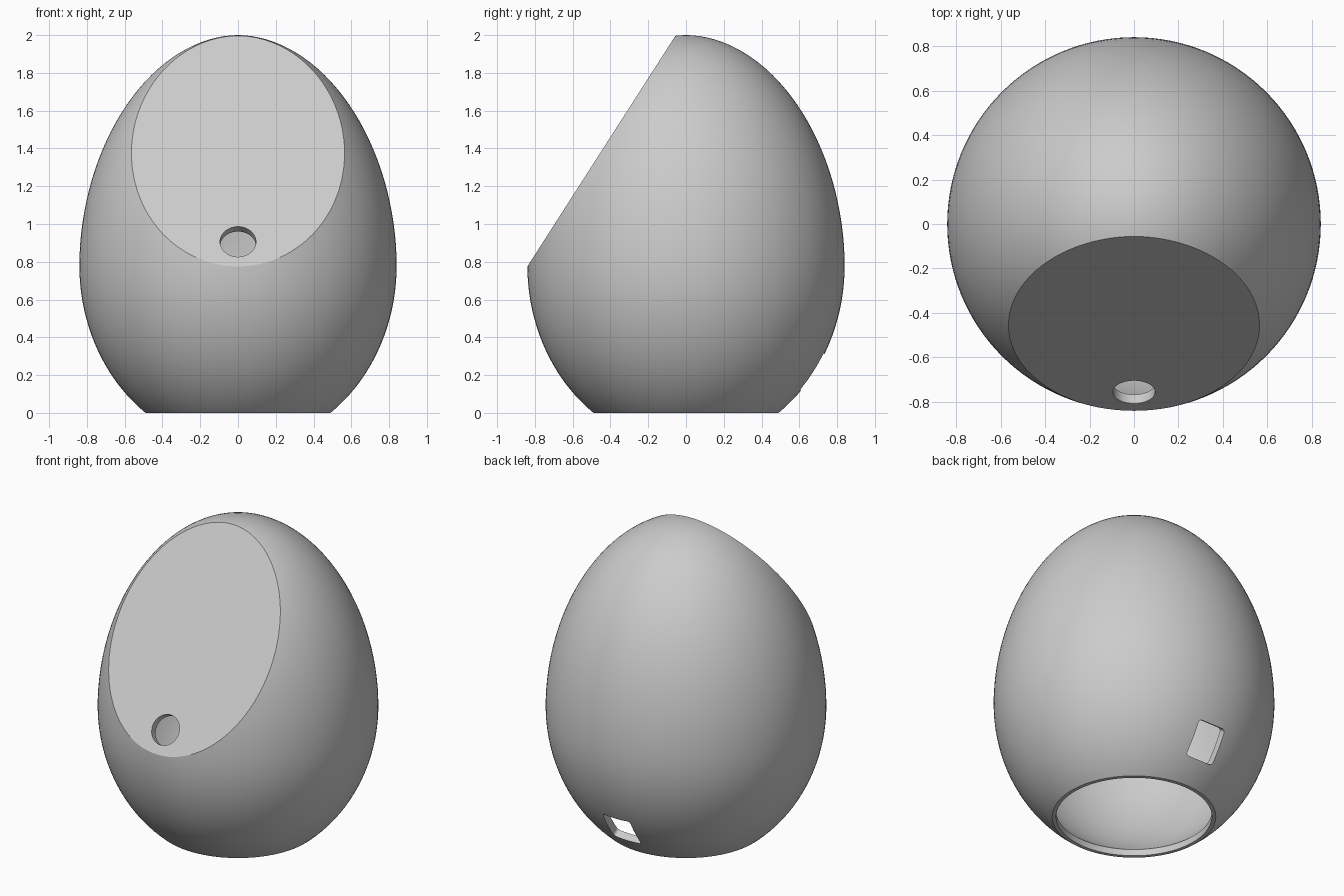
import bpy, bmesh
from math import sin, cos, pi, atan2
from mathutils import Vector, Matrix

cube = bpy.data.objects.get("Cube")
if cube:
    bpy.data.objects.remove(cube)

RADIUS, MIDDLE, UP, DOWN = 0.84, 0.78, 1.22, 0.96   # egg half-axes
WALL = 0.048
SLOPE_LOW, SLOPE_HIGH = Vector((0, -0.84, 0.775)), Vector((0, -0.055, 1.998))
along = (SLOPE_HIGH - SLOPE_LOW).normalized()
face_normal = Vector((0, -along.z, along.y))

grey = bpy.data.materials.new("light grey")
grey.use_nodes = True
colour = (0.6, 0.6, 0.6, 1)
grey.diffuse_color = colour
grey.node_tree.nodes["Principled BSDF"].inputs["Base Color"].default_value = colour


def make_object(name, bm):
    bmesh.ops.recalc_face_normals(bm, faces=bm.faces)
    mesh = bpy.data.meshes.new(name)
    bm.to_mesh(mesh)
    bm.free()
    mesh.materials.append(grey)
    obj = bpy.data.objects.new(name, mesh)
    bpy.context.collection.objects.link(obj)
    return obj


def slice_off(bm, point, normal):
    """Remove everything beyond a plane and cap the opening."""
    geom = bm.verts[:] + bm.edges[:] + bm.faces[:]
    bmesh.ops.bisect_plane(bm, geom=geom, dist=1e-5, plane_co=point,
                           plane_no=normal, clear_outer=True)
    rim = [e for e in bm.edges if e.is_boundary]
    bmesh.ops.holes_fill(bm, edges=rim, sides=0)


def egg(name, inset, steps=64, segments=128):
    """Lathe an egg, inset by a wall thickness, with the sloping front cut."""
    bm = bmesh.new()
    points = []
    for i in range(steps + 1):
        a = pi * i / steps
        s, c = max(sin(a), 0), cos(a)
        if c > 0:
            power = 2 / 1.94
            r, z = s ** power * (RADIUS - inset), c ** power * (UP - inset)
        else:
            r, z = s * (RADIUS - inset), c * (DOWN - inset)
        points.append(bm.verts.new((r, 0, MIDDLE + z)))
    edges = [bm.edges.new(pair) for pair in zip(points, points[1:])]
    bmesh.ops.spin(bm, geom=points + edges, cent=(0, 0, 0), axis=(0, 0, 1),
                   angle=2 * pi, steps=segments, use_duplicate=False)
    bmesh.ops.remove_doubles(bm, verts=bm.verts, dist=1e-4)
    slice_off(bm, SLOPE_LOW - face_normal * inset, face_normal)
    if inset == 0:
        slice_off(bm, Vector((0, 0, 0)), Vector((0, 0, -1)))
    return make_object(name, bm)


def round_cutter(name, radius, depth, centre, direction):
    bm = bmesh.new()
    turn = direction.to_track_quat('Z', 'Y').to_matrix().to_4x4()
    bmesh.ops.create_cone(bm, cap_ends=True, segments=96, radius1=radius,
                          radius2=radius, depth=depth,
                          matrix=Matrix.Translation(centre) @ turn)
    return make_object(name, bm)


def slot_cutter(name, size, centre, tilt):
    bm = bmesh.new()
    bmesh.ops.create_cube(bm, size=1)
    bmesh.ops.scale(bm, vec=size, verts=bm.verts)
    # round the four edges running along the slot's depth
    sides = [e for e in bm.edges
             if abs(e.verts[0].co.y - e.verts[1].co.y) > size.y / 2]
    bmesh.ops.bevel(bm, geom=sides, offset=0.02, segments=5, profile=0.5,
                    affect='EDGES')
    bm.transform(Matrix.Translation(centre) @ Matrix.Rotation(tilt, 4, 'X'))
    return make_object(name, bm)


# outer shell and its cutters
shell = egg("egg_shell", 0)
hole_centre = SLOPE_LOW + along * 0.156
slot_out = Vector((0, 0.83, -0.556))
cutters = [
    egg("cavity_cutter", WALL),
    round_cutter("base_opening_cutter", 0.466, 0.4, Vector((0, 0, -0.155)),
                 Vector((0, 0, 1))),
    round_cutter("front_hole_cutter", 0.095, 0.2, hole_centre, face_normal),
    slot_cutter("back_slot_cutter", Vector((0.2, 0.3, 0.228)),
                Vector((0, 0.68, 0.21)), atan2(slot_out.z, slot_out.y)),
]

# carve the shell
bpy.ops.object.select_all(action='DESELECT')
bpy.context.view_layer.objects.active = shell
shell.select_set(True)
for cutter in cutters:
    cutter.hide_render = True
    mod = shell.modifiers.new(cutter.name, 'BOOLEAN')
    mod.operation, mod.solver, mod.object = 'DIFFERENCE', 'EXACT', cutter
    bpy.ops.object.modifier_apply(modifier=mod.name)
    bpy.data.objects.remove(cutter)

bpy.ops.object.shade_smooth_by_angle(angle=pi / 9)
